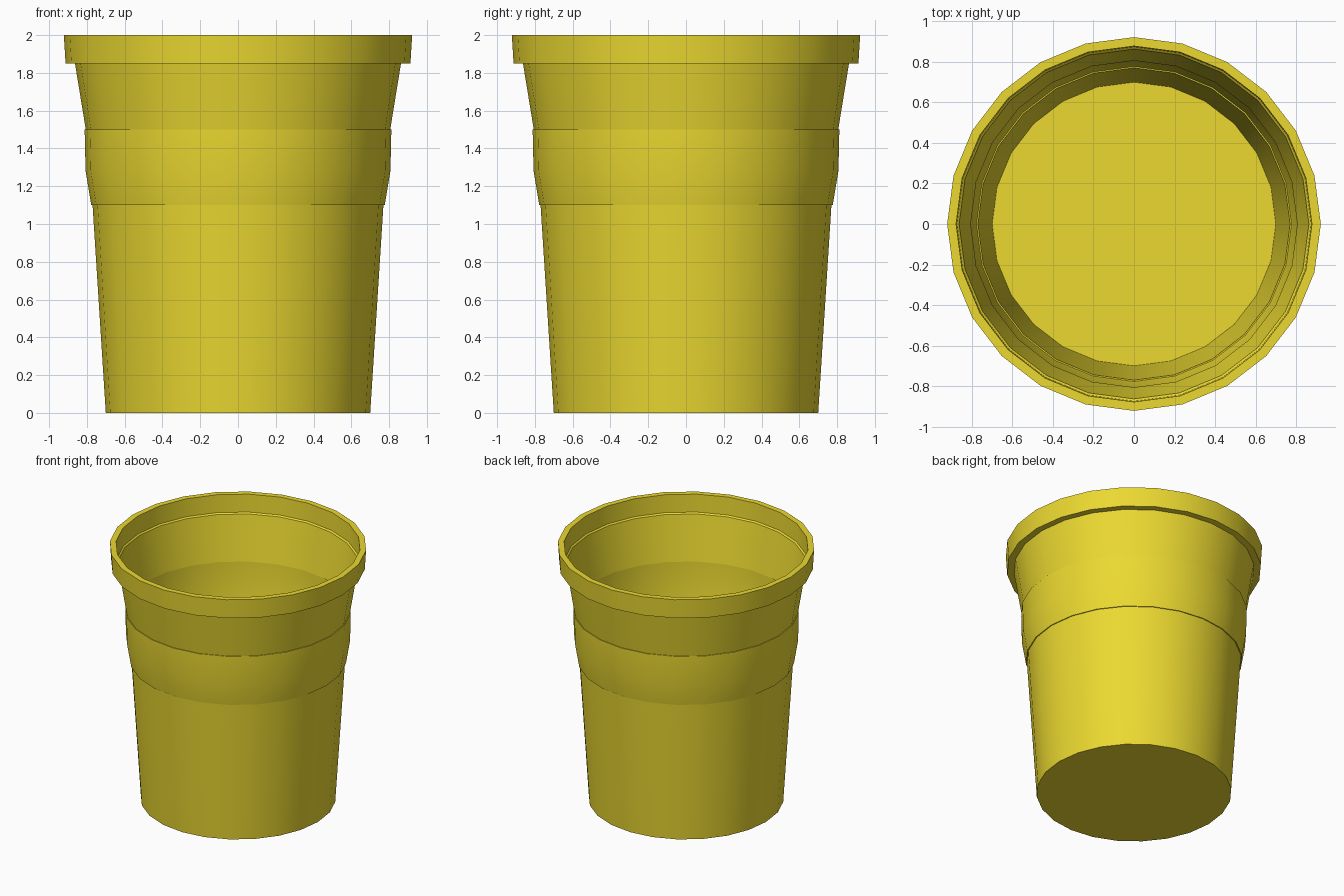
import bpy, bmesh, math

if "Cube" in bpy.data.objects:
    bpy.data.objects.remove(bpy.data.objects["Cube"])

SIDES = 24

# Cup profile (radius, height): base, tapered wall, stacking band, flared neck, rolled rim
PROFILE = [(0.70, 0.0), (0.77, 1.10), (0.777, 1.10), (0.807, 1.28), (0.812, 1.50),
           (0.806, 1.50), (0.863, 1.85), (0.913, 1.85), (0.922, 2.0),
           (0.878, 2.0), (0.874, 1.86), (0.863, 1.85)]


def lathe(name, profile, sides):
    bm = bmesh.new()
    rings = []
    for r, z in profile:
        rings.append([bm.verts.new((r * math.cos(2 * math.pi * i / sides),
                                    r * math.sin(2 * math.pi * i / sides), z))
                      for i in range(sides)])
    for a, b in zip(rings, rings[1:]):
        for i in range(sides):
            j = (i + 1) % sides
            bm.faces.new((a[i], a[j], b[j], b[i]))
    # flat base
    bm.faces.new(rings[0][::-1])
    bmesh.ops.remove_doubles(bm, verts=bm.verts, dist=1e-5)
    mesh = bpy.data.meshes.new(name)
    bm.to_mesh(mesh)
    bm.free()
    obj = bpy.data.objects.new(name, mesh)
    bpy.context.collection.objects.link(obj)
    return obj


cup = lathe("cup", PROFILE, SIDES)

# Yellow plastic
mat = bpy.data.materials.new("yellow_plastic")
mat.diffuse_color = (0.83, 0.69, 0.03, 1)
mat.use_nodes = True
mat.node_tree.nodes["Principled BSDF"].inputs["Base Color"].default_value = mat.diffuse_color
cup.data.materials.append(mat)

# Smooth round the wall, crisp at the steps
bpy.context.view_layer.objects.active = cup
cup.select_set(True)
bpy.ops.object.shade_smooth_by_angle(angle=math.radians(30))
